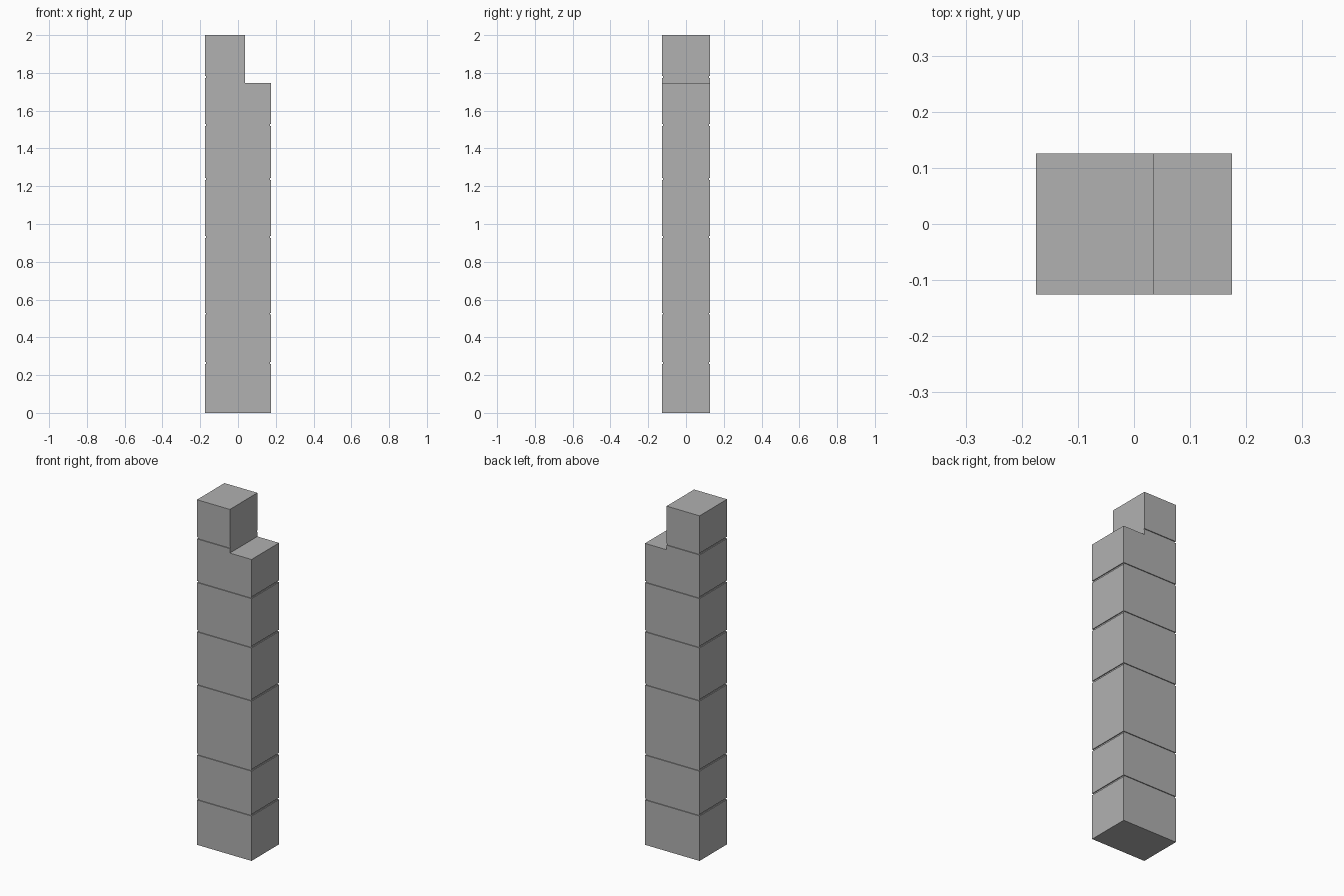
import bpy, bmesh

if "Cube" in bpy.data.objects:
    bpy.data.objects.remove(bpy.data.objects["Cube"])

X, Y = 0.175, 0.126      # half width and half depth of the pillar
STEP_X, STEP_Z = 0.036, 1.747   # corner notch at the top right
GAP, INSET = 0.010, 0.005       # recessed joint height and depth
JOINTS = [0.265, 0.525, 0.931, 1.239, 1.525, 1.778]

# Dark grey stone
stone = bpy.data.materials.new("dark_stone")
stone.diffuse_color = (0.44, 0.44, 0.44, 1)
stone.use_nodes = True
stone.node_tree.nodes["Principled BSDF"].inputs["Base Color"].default_value = stone.diffuse_color


def prism(name, profile, half_depth):
    """Extrude an x-z profile front to back."""
    bm = bmesh.new()
    face = bm.faces.new([bm.verts.new((x, -half_depth, z)) for x, z in profile])
    ext = bmesh.ops.extrude_face_region(bm, geom=[face])
    verts = [g for g in ext["geom"] if isinstance(g, bmesh.types.BMVert)]
    bmesh.ops.translate(bm, verts=verts, vec=(0, 2 * half_depth, 0))
    bmesh.ops.recalc_face_normals(bm, faces=bm.faces)
    mesh = bpy.data.meshes.new(name)
    bm.to_mesh(mesh)
    bm.free()
    mesh.materials.append(stone)
    obj = bpy.data.objects.new(name, mesh)
    bpy.context.collection.objects.link(obj)
    return obj


def rect(x0, x1, z0, z1):
    return [(x0, z0), (x1, z0), (x1, z1), (x0, z1)]


# Stone blocks, separated by the joints
edges = [0.0] + JOINTS + [2.0]
last = len(edges) - 2
for i in range(last + 1):
    z0 = edges[i] + (GAP / 2 if i > 0 else 0)
    z1 = edges[i + 1] - (GAP / 2 if i < last else 0)
    if i == last:
        # narrow top block
        profile = rect(-X, STEP_X, z0, z1)
    elif i == last - 1:
        # notched block with the step
        profile = [(-X, z0), (X, z0), (X, STEP_Z), (STEP_X, STEP_Z),
                   (STEP_X, z1), (-X, z1)]
    else:
        profile = rect(-X, X, z0, z1)
    prism(f"stone_block_{i + 1}", profile, Y)

# Recessed mortar joints; the top one is flush with the notch wall
for i, z in enumerate(JOINTS):
    right = STEP_X if i == len(JOINTS) - 1 else X - INSET
    prism(f"mortar_joint_{i + 1}",
          rect(-X + INSET, right, z - GAP / 2, z + GAP / 2), Y - INSET)
